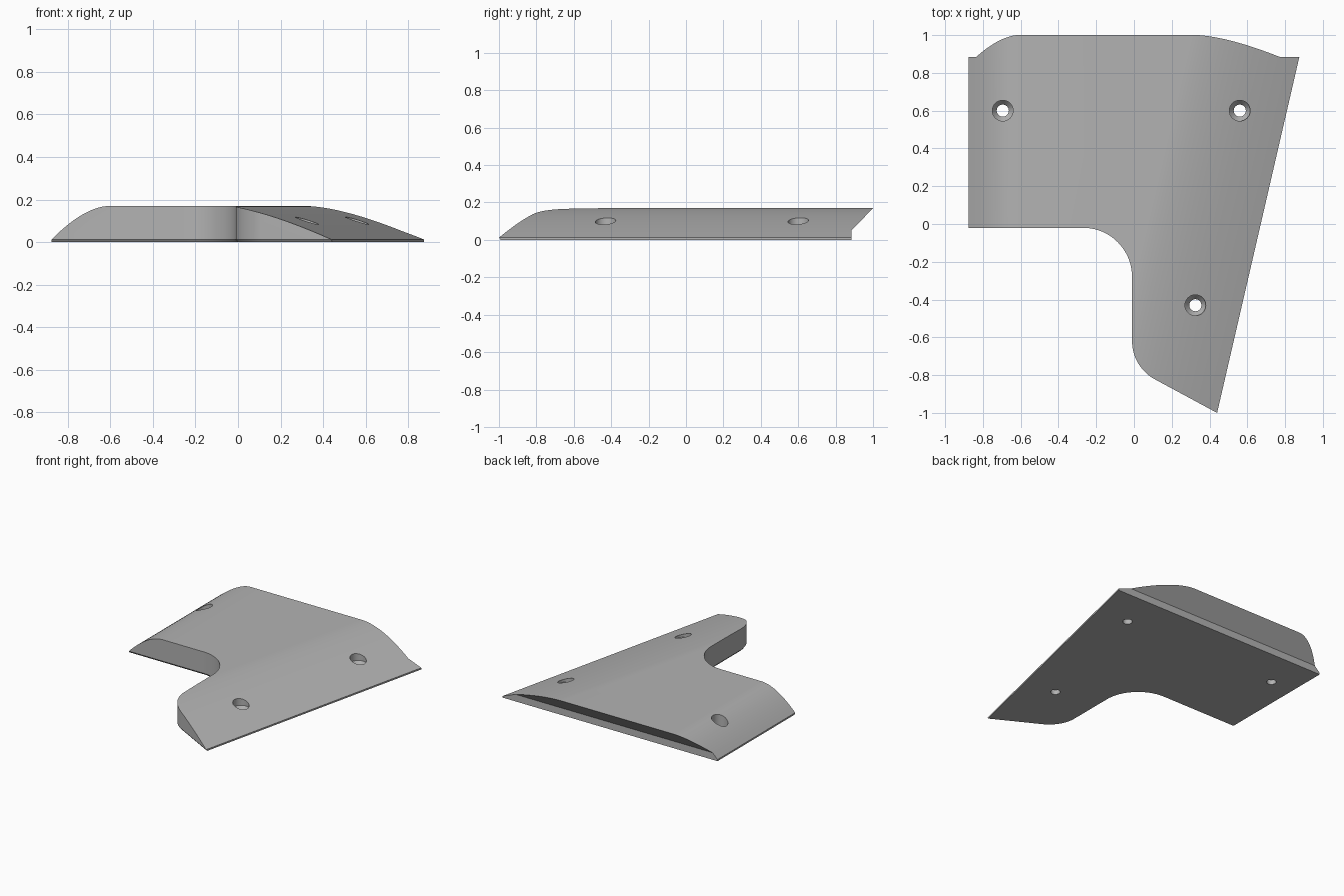
import bpy, bmesh, math
from mathutils import Vector

if "Cube" in bpy.data.objects:
    bpy.data.objects.remove(bpy.data.objects["Cube"])

grey = bpy.data.materials.new("plain grey")
grey.use_nodes = True
colour = (0.45, 0.45, 0.45, 1)
grey.diffuse_color = colour
grey.node_tree.nodes["Principled BSDF"].inputs["Base Color"].default_value = colour


def finish(name, bm):
    bmesh.ops.recalc_face_normals(bm, faces=bm.faces)
    mesh = bpy.data.meshes.new(name)
    bm.to_mesh(mesh)
    bm.free()
    mesh.materials.append(grey)
    obj = bpy.data.objects.new(name, mesh)
    bpy.context.collection.objects.link(obj)
    return obj


def loft(name, start, end):
    """Closed solid between two matching outlines."""
    bm = bmesh.new()
    a, b = ([bm.verts.new(p) for p in ring] for ring in (start, end))
    bm.faces.new(a)
    bm.faces.new(b)
    for i in range(len(a)):
        j = (i + 1) % len(a)
        bm.faces.new((a[i], a[j], b[j], b[i]))
    return finish(name, bm)


def bezier(p, q, r, steps=20):
    p, q, r = Vector(p), Vector(q), Vector(r)
    ts = [i / steps for i in range(steps + 1)]
    return [p * (1 - t) ** 2 + q * 2 * t * (1 - t) + r * t * t for t in ts]


def arc(cx, cy, radius, a0, a1, steps=20):
    angles = [math.radians(a0 + (a1 - a0) * i / steps) for i in range(steps + 1)]
    return [(cx + radius * math.cos(a), cy + radius * math.sin(a)) for a in angles]


def cut(target, cutter, operation):
    mod = target.modifiers.new(operation.title(), "BOOLEAN")
    mod.operation, mod.object, mod.solver = operation, cutter, "EXACT"
    bpy.ops.object.select_all(action="DESELECT")
    bpy.context.view_layer.objects.active = target
    target.select_set(True)
    bpy.ops.object.modifier_apply(modifier=mod.name)
    bpy.data.objects.remove(cutter)


# Domed body: straight left flank, slanted right flank
left_curve = bezier((-0.877, 0.012), (-0.72, 0.17), (-0.6, 0.17))
right_curve = bezier((0.6, 0.17), (0.4, 0.17), (0, 0.012))


def section(y):
    edge = 0.44 + (y + 1) * 0.231
    ring = [(p.x, y, p.y) for p in left_curve]
    ring += [(edge - p.x, y, p.y) for p in right_curve]
    return ring + [(edge, y, 0), (-0.877, y, 0)]


body = loft("bracket_plate", section(-1.2), section(1.2))

# Plan outline with the rounded inner corner and rounded toe
outline = [(-1.2, -0.02)] + arc(-0.27, -0.28, 0.26, 90, 0)
outline += arc(0.22, -0.62, 0.23, 180, 241.4)
outline += [(0.44, -1.0), (0.624, -1.1), (1.2, -1.1), (1.2, 1.3), (-1.2, 1.3)]
plan = loft("plan_cutter", [(x, y, 0.012) for x, y in outline],
            [(x, y, 0.4) for x, y in outline])

# Small chamfer around the underside
bm = bmesh.new()
bm.from_mesh(plan.data)
base = [f for f in bm.faces if f.calc_center_median().z < 0.02]
bmesh.ops.inset_region(bm, faces=base, thickness=0.012, depth=0.016, use_even_offset=True)
bm.to_mesh(plan.data)
bm.free()
cut(body, plan, "INTERSECT")

# Back edge: short upright lip, then a sloping overhang
back = [(0.885, -0.1), (0.885, 0.052), (1.085, 0.255), (1.5, 0.255), (1.5, -0.1)]
cut(body, loft("back_cutter", [(-1.5, y, z) for y, z in back],
               [(1.5, y, z) for y, z in back]), "DIFFERENCE")

# Countersunk screw holes
for hx, hy in ((-0.695, 0.6), (0.56, 0.6), (0.325, -0.43)):
    bm = bmesh.new()
    levels = ((0.032, -0.1), (0.032, 0.035), (0.055, 0.065), (0.055, 0.3))
    rings = [[bm.verts.new((x, y, z)) for x, y in arc(hx, hy, r, 0, 348.75, 31)]
             for r, z in levels]
    bm.faces.new(rings[0])
    bm.faces.new(rings[-1])
    for low, high in zip(rings, rings[1:]):
        for i in range(32):
            j = (i + 1) % 32
            bm.faces.new((low[i], low[j], high[j], high[i]))
    cut(body, finish("hole_cutter", bm), "DIFFERENCE")

bpy.ops.object.shade_smooth_by_angle(angle=math.radians(25))
